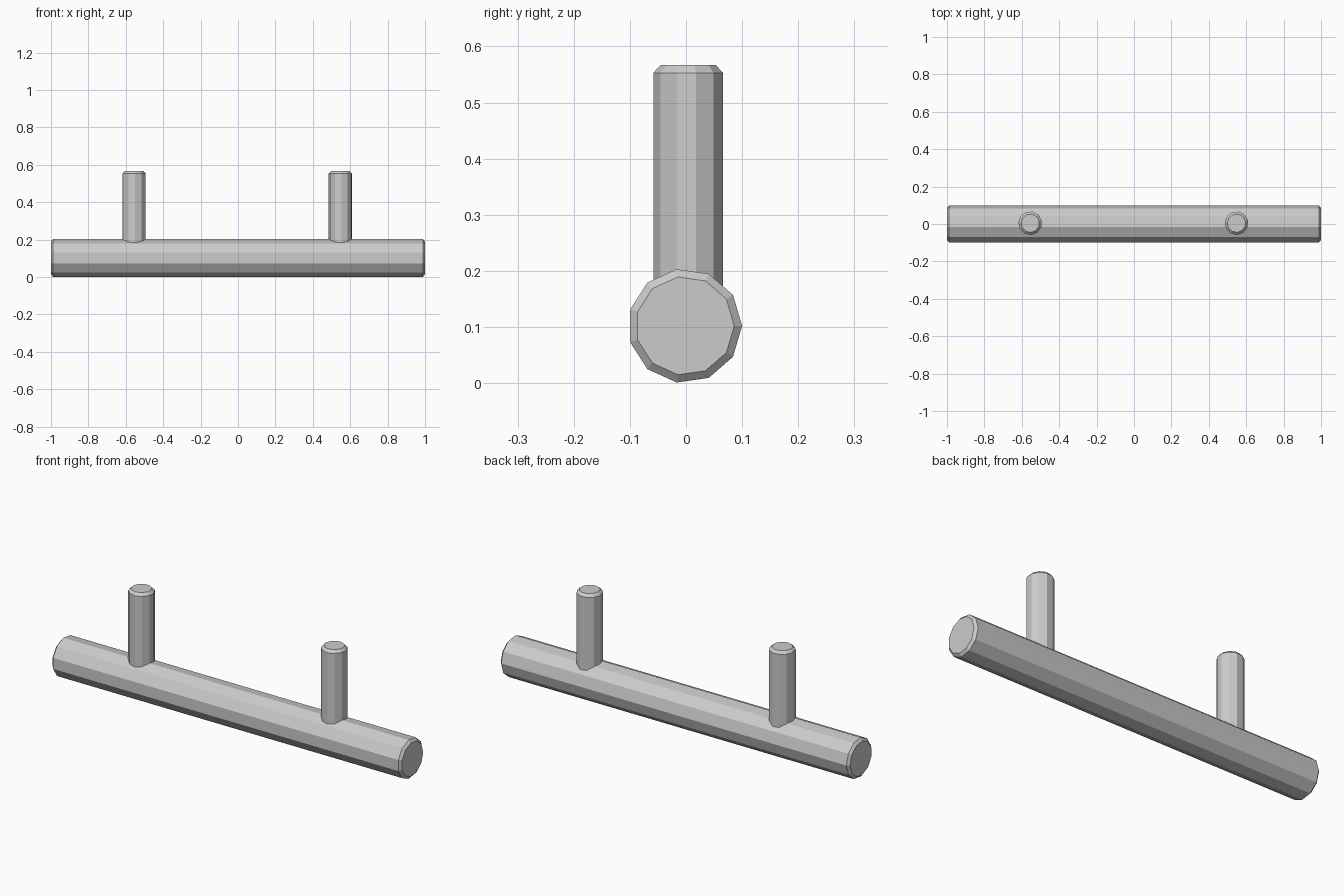
import bpy, bmesh
from math import cos, sin, pi, radians

if "Cube" in bpy.data.objects:
    bpy.data.objects.remove(bpy.data.objects["Cube"])

SIDES = 11


def rod(name, rings, point):
    """Closed faceted rod; rings are (position along axis, radius)."""
    bm = bmesh.new()
    loops = []
    for d, r in rings:
        loops.append([bm.verts.new(point(d, r, 2 * pi * i / SIDES)) for i in range(SIDES)])
    for a, b in zip(loops, loops[1:]):
        for i in range(SIDES):
            j = (i + 1) % SIDES
            bm.faces.new((a[i], a[j], b[j], b[i]))
    bm.faces.new(loops[0])
    bm.faces.new(loops[-1])
    bmesh.ops.recalc_face_normals(bm, faces=bm.faces)
    mesh = bpy.data.meshes.new(name)
    bm.to_mesh(mesh)
    bm.free()
    obj = bpy.data.objects.new(name, mesh)
    bpy.context.collection.objects.link(obj)
    return obj


# Horizontal grip bar with chamfered ends, one corner facing +y
rod("grip_bar",
    [(-1, 0.088), (-0.988, 0.102), (0.988, 0.102), (1, 0.088)],
    lambda d, r, a: (d, -0.002 + r * cos(a), 0.102 + r * sin(a)))

# Two mounting posts with chamfered tops, sunk into the bar
for name, x in (("left_post", -0.555), ("right_post", 0.548)):
    rod(name,
        [(0.1, 0.063), (0.553, 0.063), (0.567, 0.0493)],
        lambda d, r, a, x=x: (x + r * sin(a + radians(12)),
                              0.0045 + r * cos(a + radians(12)), d))
